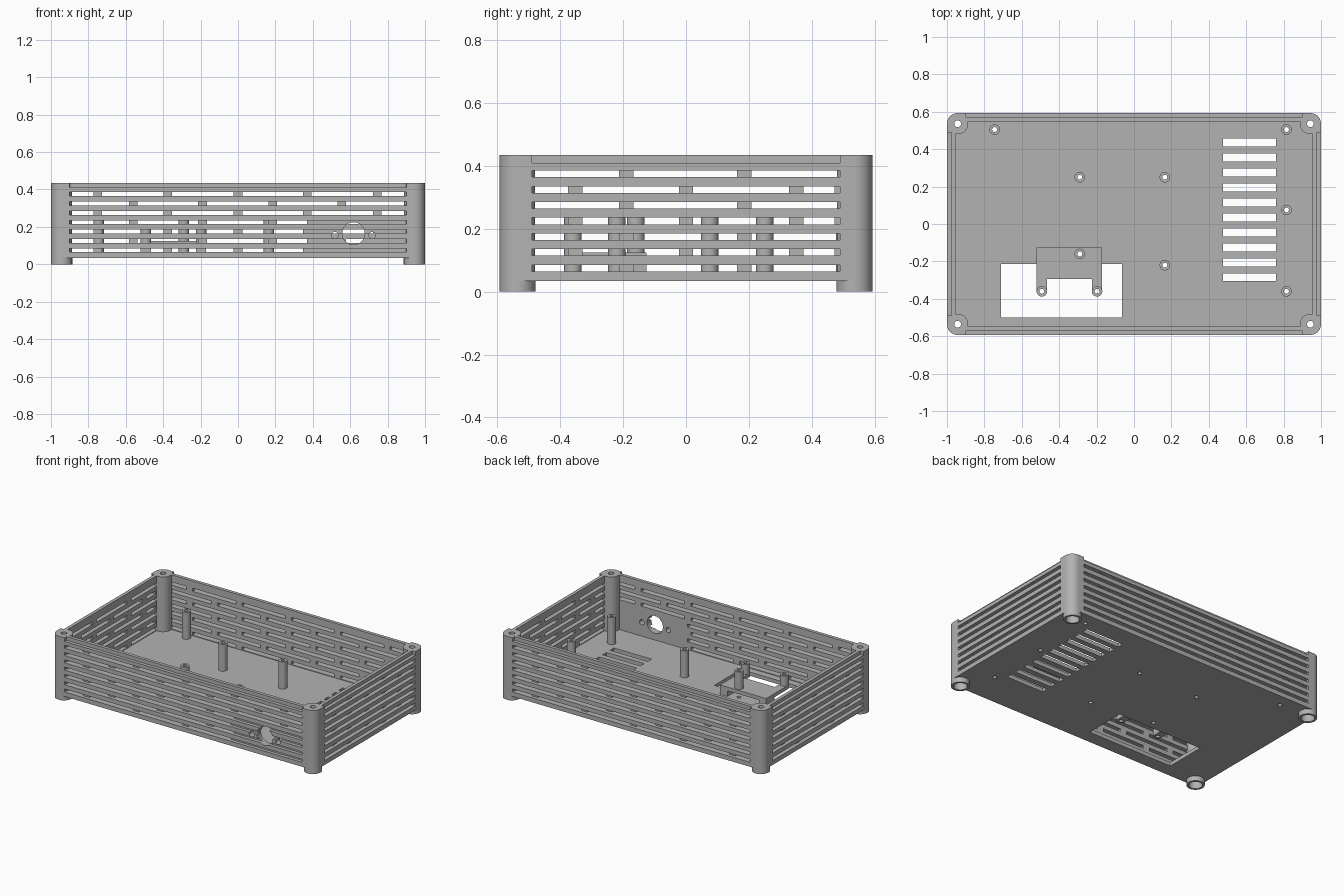
import bpy, bmesh, math
from mathutils import Matrix, Vector

cube = bpy.data.objects.get("Cube")
if cube:
    bpy.data.objects.remove(cube, do_unlink=True)

GREY = (0.45, 0.45, 0.45, 1)
mat = bpy.data.materials.new("grey_plastic")
mat.use_nodes = True
mat.diffuse_color = GREY
mat.node_tree.nodes["Principled BSDF"].inputs["Base Color"].default_value = GREY

W, D, TOP = 1.0, 0.593, 0.435        # half width, half depth, height
BASE, FLOOR = 0.034, 0.06            # underside and top of the floor
SKIN = 0.023                         # each of the two wall layers
WALL = 2 * SKIN
R = 0.057                            # corner radius
ROWS = [0.375 - 0.05 * i for i in range(7)]
SLOT = 0.0105                        # half height of a slot


def add_box(bm, x0, x1, y0, y1, z0, z1):
    m = Matrix.Translation(((x0 + x1) / 2, (y0 + y1) / 2, (z0 + z1) / 2))
    m = m @ Matrix.Diagonal((abs(x1 - x0), abs(y1 - y0), abs(z1 - z0), 1))
    return bmesh.ops.create_cube(bm, size=1, matrix=m)["verts"]


def add_rod(bm, center, r, length, along_y=False):
    m = Matrix.Translation(center)
    if along_y:
        m = m @ Matrix.Rotation(math.pi / 2, 4, 'X')
    bmesh.ops.create_cone(bm, cap_ends=True, segments=32, radius1=r, radius2=r,
                          depth=length, matrix=m)


def finish(bm, name):
    bmesh.ops.recalc_face_normals(bm, faces=bm.faces)
    me = bpy.data.meshes.new(name)
    bm.to_mesh(me)
    bm.free()
    me.materials.append(mat)
    ob = bpy.data.objects.new(name, me)
    bpy.context.collection.objects.link(ob)
    return ob


def cut(target, bm):
    """Subtract the cutter mesh and bake the result."""
    cutter = finish(bm, "cutter")
    cutter.hide_render = True
    mod = target.modifiers.new("cut", 'BOOLEAN')
    mod.operation, mod.solver, mod.object = 'DIFFERENCE', 'EXACT', cutter
    dg = bpy.context.evaluated_depsgraph_get()
    me = bpy.data.meshes.new_from_object(target.evaluated_get(dg))
    target.modifiers.clear()
    target.data = me
    bpy.data.objects.remove(cutter, do_unlink=True)


def lathe(name, profile, x, y):
    """Spin a closed (radius, height) loop around a vertical axis."""
    bm = bmesh.new()
    vs = [bm.verts.new((r, 0, z)) for r, z in profile]
    es = [bm.edges.new((a, b)) for a, b in zip(vs, vs[1:] + vs[:1])]
    bmesh.ops.spin(bm, geom=vs + es, cent=(0, 0, 0), axis=(0, 0, 1),
                   angle=math.tau, steps=40, use_merge=True)
    bmesh.ops.remove_doubles(bm, verts=bm.verts, dist=1e-5)
    bmesh.ops.translate(bm, verts=bm.verts, vec=Vector((x, y, 0)))
    return finish(bm, name)


def tube(name, x, y, z0, z1):
    return lathe(name, [(0.013, z0), (0.028, z0), (0.028, z1), (0.013, z1)], x, y)


def wall_box(bm, side, sign, a0, a1, d0, d1, z0, z1):
    """Box on a wall: a = along the wall, d = depth measured inward from outside."""
    if side == 'x':
        add_box(bm, a0, a1, sign * (D - d0), sign * (D - d1), z0, z1)
    else:
        add_box(bm, sign * (W - d0), sign * (W - d1), a0, a1, z0, z1)


WALLS = [(s, k) for s in 'xy' for k in (-1, 1)]
END = {'x': 0.9, 'y': 0.49}

# Case shell with rounded corners
bm = bmesh.new()
add_box(bm, -W, W, -D, D, BASE, TOP)
upright = [e for e in bm.edges if abs(e.verts[0].co.z - e.verts[1].co.z) > 0.1]
bmesh.ops.bevel(bm, geom=upright, offset=R, segments=10, profile=0.5, affect='EDGES')
case = finish(bm, "case")
bm = bmesh.new()
add_box(bm, -W + WALL, W - WALL, -D + WALL, D - WALL, FLOOR, 1)
cut(case, bm)

# Outer grooves and the stepped rim
bm = bmesh.new()
for side, k in WALLS:
    e = END[side]
    wall_box(bm, side, k, -e, e, -0.05, SKIN, TOP - 0.025, TOP + 0.1)
    for z in ROWS:
        wall_box(bm, side, k, -e, e, -0.05, SKIN, z - SLOT, z + SLOT)
cut(case, bm)

# Staggered slots through the inner layer, split by short bars
BARS = {'x': ([-0.75, -0.375, 0, 0.37, 0.745], [-0.56, -0.19, 0.185, 0.555]),
        'y': ([-0.19, 0.185], [-0.353, 0, 0.35, 0.495])}
bm = bmesh.new()
for side, k in WALLS:
    for i, z in enumerate(ROWS):
        end = END[side]
        if side == 'x' and k < 0 and i > 2:
            end = 0.37                       # solid panel around the socket
        start = -END[side]
        for b in BARS[side][i % 2] + [9]:
            stop = min(b - 0.023, end)
            if stop > start:
                wall_box(bm, side, k, start, stop, SKIN / 2, WALL + 0.005,
                         z - SLOT, z + SLOT)
            start = b + 0.023
cut(case, bm)

# Floor openings, screw holes and socket holes
POSTS = [(-0.745, 0.505), (0.815, 0.505), (-0.29, 0.25), (0.165, 0.25),
         (0.815, 0.075), (0.165, -0.22), (0.815, -0.36)]
CORNERS = [(sx * (W - R), sy * (D - R)) for sx in (-1, 1) for sy in (-1, 1)]
bm = bmesh.new()
add_box(bm, -0.71, -0.065, -0.5, -0.215, 0, 0.1)
for i in range(10):
    y = 0.435 - 0.08 * i
    add_box(bm, 0.475, 0.76, y - 0.021, y + 0.021, 0, 0.1)
for x, y in POSTS:
    add_rod(bm, (x, y, 0.05), 0.02, 0.1)
add_rod(bm, (-0.29, -0.16, 0.05), 0.013, 0.1)
for x, y in CORNERS:
    add_rod(bm, (x, y, 0.3), 0.05, 0.8)
add_rod(bm, (0.618, -D, 0.165), 0.06, 0.2, True)
for x in (0.518, 0.718):
    add_rod(bm, (x, -D, 0.155), 0.018, 0.2, True)
cut(case, bm)

# Corner pillars with hollow feet
for i, (x, y) in enumerate(CORNERS):
    lathe(f"corner_pillar_{i + 1}",
          [(0.018, TOP), (0.018, 0.05), (0.042, 0.05), (0.042, 0), (R, 0),
           (R, BASE), (0.0562, BASE), (0.0562, TOP)], x, y)

# Standoffs on the floor
for i, (x, y) in enumerate(POSTS):
    tube(f"standoff_{i + 1}", x, y, BASE + 0.001, 0.245)

# Bracket over the floor opening: plate, two arms, two legs
bm = bmesh.new()
outline = [(-0.52, -0.125), (-0.52, -0.36), (-0.465, -0.36), (-0.465, -0.295),
           (-0.225, -0.295), (-0.225, -0.36), (-0.17, -0.36), (-0.17, -0.125)]
face = bm.faces.new([bm.verts.new((x, y, 0.1)) for x, y in outline])
ext = bmesh.ops.extrude_face_region(bm, geom=[face])["geom"]
bmesh.ops.translate(bm, vec=(0, 0, 0.025),
                    verts=[v for v in ext if isinstance(v, bmesh.types.BMVert)])
bracket = finish(bm, "bracket")
BOSSES = [(-0.4925, -0.36, 0.195), (-0.1975, -0.36, 0.195), (-0.29, -0.16, 0.245)]
bm = bmesh.new()
for x, y, z in BOSSES:
    add_rod(bm, (x, y, 0.1), 0.02, 0.2)
cut(bracket, bm)
for i, (x, y, z) in enumerate(BOSSES):
    tube(f"bracket_boss_{i + 1}", x, y, 0.101, z)
for name, x in (("bracket_leg_right", -0.52), ("bracket_leg_left", -0.225)):
    bm = bmesh.new()
    add_box(bm, x, x + 0.055, -0.215, -0.125, FLOOR, 0.1)
    finish(bm, name)

# Smooth round parts, keep hard edges
bpy.ops.object.select_all(action='DESELECT')
for ob in bpy.context.collection.objects:
    if ob.type == 'MESH':
        ob.select_set(True)
        bpy.context.view_layer.objects.active = ob
bpy.ops.object.shade_smooth_by_angle(angle=math.radians(35))
